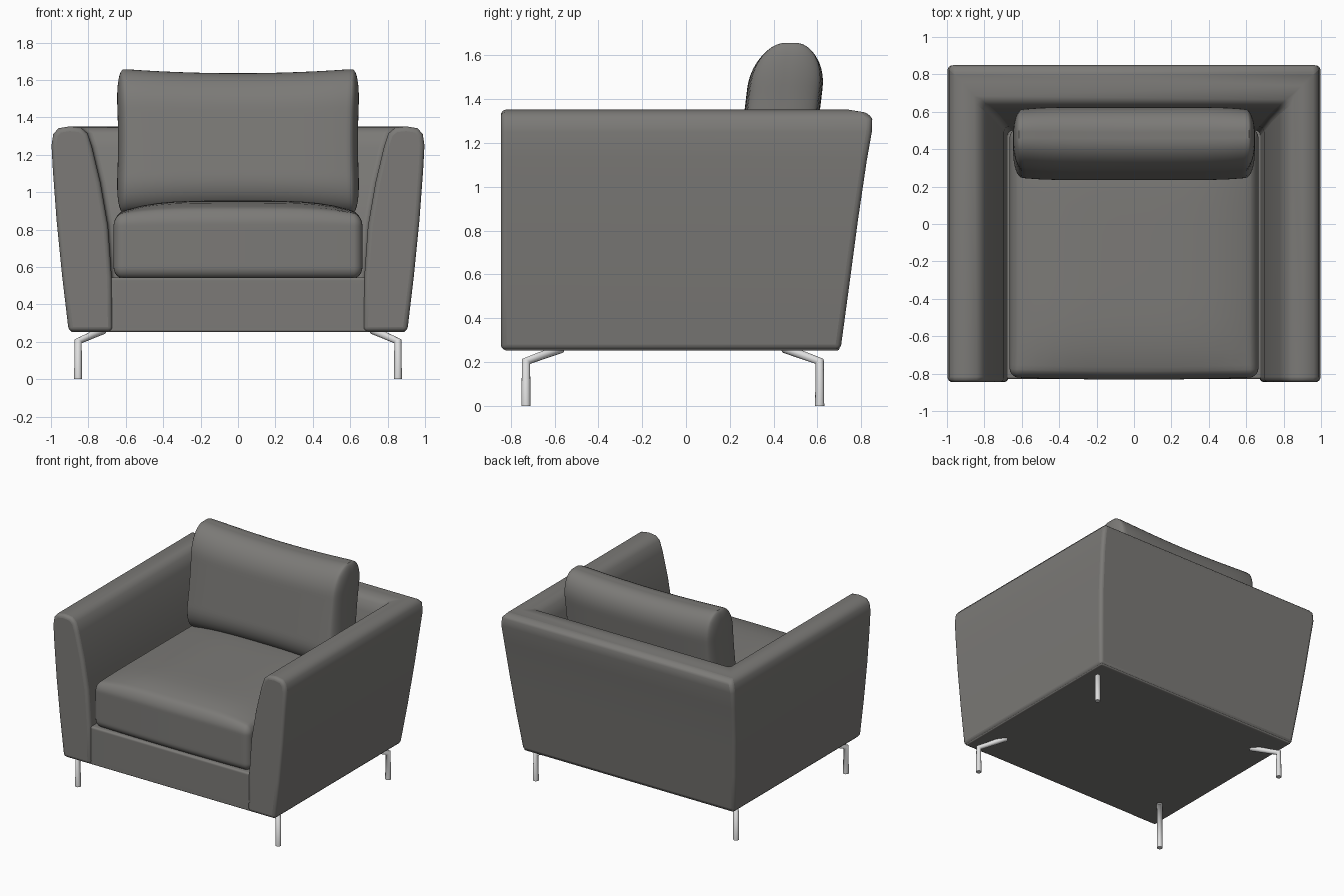
import bpy, bmesh, math
from mathutils import Vector

if "Cube" in bpy.data.objects:
    bpy.data.objects.remove(bpy.data.objects["Cube"])


def material(name, rgb):
    m = bpy.data.materials.new(name)
    m.diffuse_color = (*rgb, 1)
    m.use_nodes = True
    m.node_tree.nodes["Principled BSDF"].inputs["Base Color"].default_value = m.diffuse_color
    return m


FABRIC = material("grey upholstery", (0.20, 0.195, 0.185))
METAL = material("pale metal", (0.72, 0.72, 0.72))


def finish(name, bm, mat, angle=40):
    bmesh.ops.recalc_face_normals(bm, faces=bm.faces)
    mesh = bpy.data.meshes.new(name)
    bm.to_mesh(mesh)
    bm.free()
    mesh.materials.append(mat)
    ob = bpy.data.objects.new(name, mesh)
    bpy.context.collection.objects.link(ob)
    bpy.ops.object.select_all(action='DESELECT')
    ob.select_set(True)
    bpy.context.view_layer.objects.active = ob
    bpy.ops.object.shade_smooth_by_angle(angle=math.radians(angle))
    return ob


def rounded_box(name, centre, half, radii, warp=None, mat=FABRIC):
    """Box with elliptical edges; warp(normalised, point) reshapes it."""
    bm = bmesh.new()
    bmesh.ops.create_cube(bm, size=2)
    bmesh.ops.subdivide_edges(bm, edges=bm.edges[:], cuts=23, use_grid_fill=True)
    k = 0.6
    for v in bm.verts:
        inner, e = Vector(), Vector()
        for a in range(3):
            t = v.co[a]
            inner[a] = max(-1, min(1, t / k)) * (half[a] - radii[a])
            if abs(t) > k:
                e[a] = math.copysign(math.tan(math.pi / 4 * (abs(t) - k) / (1 - k)), t)
        e.normalize()
        p = Vector([inner[a] + e[a] * radii[a] for a in range(3)])
        n = Vector([p[a] / half[a] for a in range(3)])
        if warp:
            p = warp(n, p)
        v.co = p + Vector(centre)
    return finish(name, bm, mat)


# Arms and back: one cross-section (arm x, back y, z) swept round a U, mitred at the corners
section = [(0.905, 0.705, 0.255), (0.94, 0.745, 0.55), (0.97, 0.785, 0.85),
           (0.99, 0.825, 1.12), (0.997, 0.848, 1.25), (0.988, 0.85, 1.31),
           (0.96, 0.825, 1.342), (0.90, 0.74, 1.352), (0.84, 0.665, 1.345),
           (0.805, 0.635, 1.315), (0.78, 0.615, 1.24), (0.735, 0.57, 1.05),
           (0.695, 0.52, 0.82), (0.675, 0.50, 0.54), (0.67, 0.49, 0.255)]
bm = bmesh.new()
rings = []
for sx, at_back in ((-1, False), (-1, True), (1, True), (1, False)):
    rings.append([bm.verts.new((sx * x, y if at_back else -0.845, z)) for x, y, z in section])
count = len(section)
for r, s in zip(rings, rings[1:]):
    for i in range(count):
        j = (i + 1) % count
        bm.faces.new((r[i], r[j], s[j], s[i]))
bm.faces.new(rings[0])
bm.faces.new(rings[-1])
shell = finish("arms_and_back", bm, FABRIC)
bev = shell.modifiers.new("soft edges", 'BEVEL')
bev.width = 0.025
bev.segments = 4
bev.limit_method = 'ANGLE'
bev.angle_limit = math.radians(42)

# Front rail / base block and underside panel
rounded_box("base", (0, -0.135, 0.40), (0.685, 0.695, 0.145), (0.015, 0.015, 0.015))
rounded_box("underside", (0, -0.065, 0.268), (0.895, 0.765, 0.015), (0.01, 0.01, 0.01))


# Seat cushion with a crowned top
def crown(n, p):
    if n.z > 0:
        p.z += 0.075 * n.z * (1 - n.x ** 4) * (1 - 0.8 * n.y ** 6)
    p.y -= 0.012 * (1 - n.x ** 2) * (n.y < 0) * abs(n.y)
    return p


rounded_box("seat_cushion", (0, -0.155, 0.71), (0.665, 0.665, 0.17), (0.05, 0.05, 0.06), crown)


# Back cushion: pinched corners, leaning back
def pillow(n, p):
    p.x *= 1 - 0.025 * (1 - n.z ** 2)
    p.z -= 0.026 * (1 - n.x ** 2) * n.z
    p.y *= 1 - 0.12 * n.x ** 6
    p.y += 0.12 * p.z
    return p


rounded_box("back_cushion", (0, 0.43, 1.272), (0.658, 0.172, 0.39), (0.05, 0.15, 0.2), pillow)

# Bent rod legs
for sx, side in ((-1, "left"), (1, "right")):
    for y, dy, end in ((-0.73, 0.16, "front"), (0.61, -0.16, "back")):
        cu = bpy.data.curves.new(f"{end}_{side}_leg", 'CURVE')
        cu.dimensions = '3D'
        cu.bevel_depth = 0.021
        cu.bevel_resolution = 4
        cu.use_fill_caps = True
        sp = cu.splines.new('POLY')
        path = [(sx * 0.855, y, 0), (sx * 0.855, y, 0.203), (sx * 0.72, y + dy, 0.262)]
        sp.points.add(len(path) - 1)
        for pt, co in zip(sp.points, path):
            pt.co = (*co, 1)
        cu.materials.append(METAL)
        bpy.context.collection.objects.link(bpy.data.objects.new(cu.name, cu))
